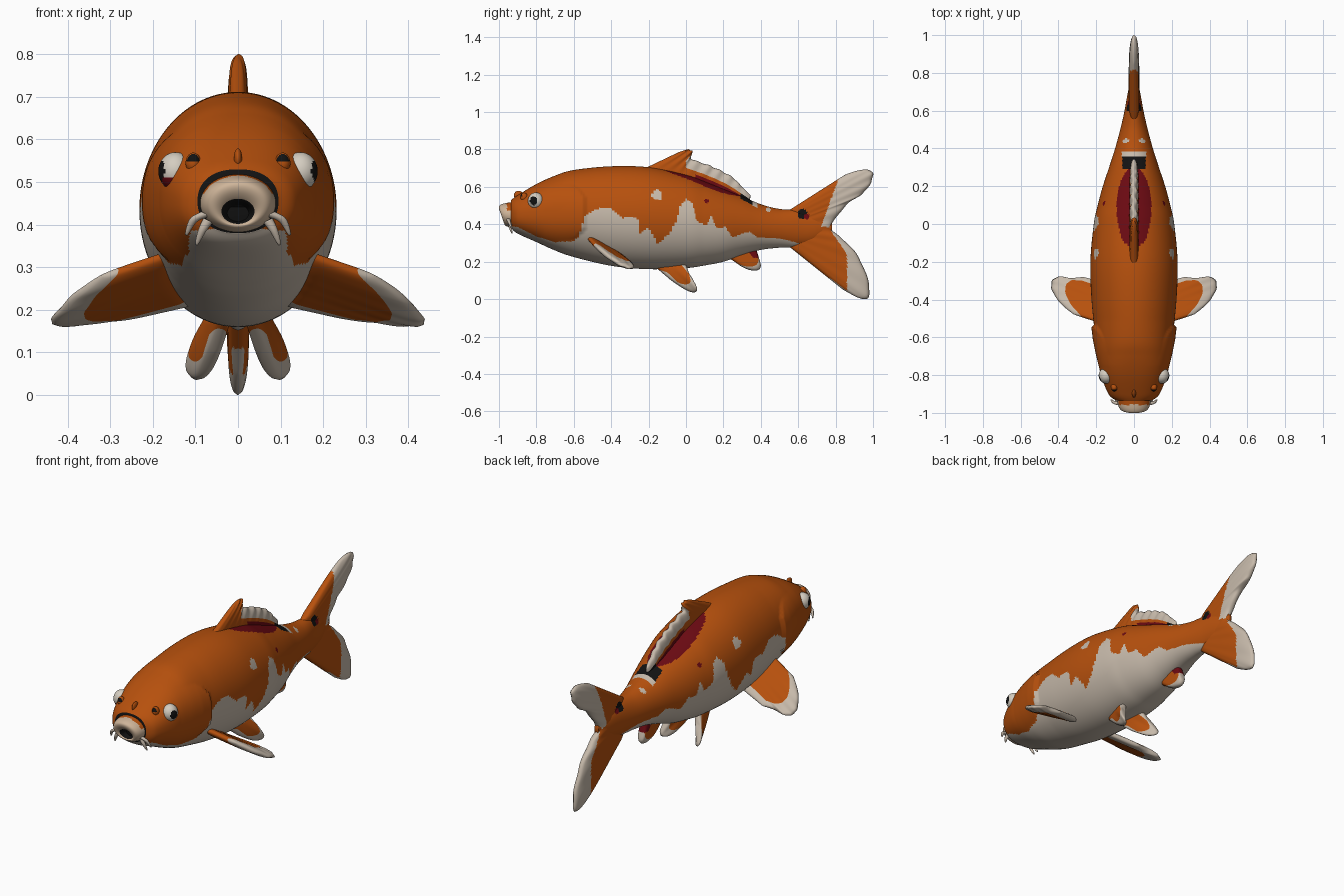
import bpy, bmesh, math
from mathutils import Vector

if "Cube" in bpy.data.objects:
    bpy.data.objects.remove(bpy.data.objects["Cube"])

PALETTE = [("orange", (0.47, 0.081, 0.004)), ("cream white", (0.57, 0.49, 0.405)),
           ("dark red", (0.145, 0.003, 0.006)), ("black", (0.006, 0.006, 0.006)),
           ("lip beige", (0.62, 0.46, 0.32)), ("eye white", (0.66, 0.61, 0.53))]
ORANGE, WHITE, RED, BLACK, LIP, EYE = range(6)
MATS = []
for n, c in PALETTE:
    m = bpy.data.materials.new(n)
    m.diffuse_color = (*c, 1)
    m.use_nodes = True
    m.node_tree.nodes["Principled BSDF"].inputs["Base Color"].default_value = m.diffuse_color
    MATS.append(m)


def sample(pts, t):
    """Smooth curve through pts, t in 0..1."""
    n = len(pts) - 1
    if n == 1:
        return Vector(pts[0]).lerp(Vector(pts[1]), t)
    i = min(int(t * n), n - 1)
    f = t * n - i
    a, b, c, d = [Vector(pts[max(0, min(n, k))]) for k in (i - 1, i, i + 1, i + 2)]
    return 0.5 * (2 * b + (c - a) * f + (2 * a - 5 * b + 4 * c - d) * f * f
                  + (3 * b - a - 3 * c + d) * f ** 3)


def finish(name, bm):
    bmesh.ops.remove_doubles(bm, verts=bm.verts, dist=1e-5)
    bmesh.ops.recalc_face_normals(bm, faces=bm.faces)
    for f in bm.faces:
        f.smooth = True
    me = bpy.data.meshes.new(name)
    bm.to_mesh(me)
    bm.free()
    for m in MATS:
        me.materials.append(m)
    ob = bpy.data.objects.new(name, me)
    bpy.context.collection.objects.link(ob)
    return ob


def loft(name, rings, colour, caps=(True, True)):
    """Skin closed rings; colour(centre, i, j) picks the material."""
    bm = bmesh.new()
    vs = [[bm.verts.new(p) for p in r] for r in rings]
    n = len(rings[0])
    for i in range(len(vs) - 1):
        for j in range(n):
            k = (j + 1) % n
            f = bm.faces.new((vs[i][j], vs[i][k], vs[i + 1][k], vs[i + 1][j]))
            f.material_index = colour(f.calc_center_median(), i, j)
    for on, r, i in ((caps[0], vs[0], 0), (caps[1], vs[-1], len(vs) - 1)):
        if on:
            f = bm.faces.new(r)
            f.material_index = colour(f.calc_center_median(), i, 0)
    return finish(name, bm)


def fin(name, root, tip, thick, colour, nu=60, nv=28, ripple=0.0, waves=9, taper=0.0):
    """Cushioned fin between a root curve and a tip curve."""
    root, tip = [Vector(p) for p in root], [Vector(p) for p in tip]
    normal = (root[-1] - root[0]).cross(tip[len(tip) // 2] - root[0]).normalized()
    rings = []
    for i in range(nv + 1):
        v = i / nv
        ring = []
        for j in range(2 * nu):
            side, u = (1, j / nu) if j < nu else (-1, (2 * nu - j) / nu)
            wave = math.sin(u * waves * 2 * math.pi) * ripple * v * (4 * u * (1 - u))
            p = sample(root, u).lerp(sample(tip, u), v * (1 + 2 * wave))
            h = thick * math.sqrt(max(0, 1 - abs(2 * u - 1) ** 5)) * math.sqrt(max(0, 1 - v ** 7))
            h *= (1 - taper * v) * min(1, 0.5 + 4 * v)
            ring.append(p + normal * (side * h + wave * 0.4))
        rings.append(ring)

    def col(c, i, j):
        u = (j + 0.5) / nu if j < nu else (2 * nu - j - 0.5) / nu
        return colour(c, u, (i + 0.5) / nv)
    return loft(name, rings, col, (True, False))


def ball(name, loc, size, colour):
    bm = bmesh.new()
    bmesh.ops.create_uvsphere(bm, u_segments=40, v_segments=28, radius=1)
    for f in bm.faces:
        f.material_index = colour(f.calc_center_median().normalized())
    for v in bm.verts:
        v.co = Vector(loc) + Vector([a * b for a, b in zip(v.co, size)])
    return finish(name, bm)


# Body: (y, top z, bottom z, half width)
BODY = [(-0.935, 0.53, 0.38, 0.095), (-0.9, 0.555, 0.35, 0.135),
        (-0.8, 0.615, 0.305, 0.175), (-0.7, 0.66, 0.26, 0.194), (-0.6, 0.69, 0.225, 0.205),
        (-0.4, 0.71, 0.178, 0.225), (-0.2, 0.705, 0.16, 0.231), (0.0, 0.665, 0.166, 0.213),
        (0.1, 0.63, 0.18, 0.192), (0.2, 0.59, 0.20, 0.165), (0.3, 0.55, 0.235, 0.132),
        (0.4, 0.507, 0.263, 0.10), (0.5, 0.482, 0.275, 0.073), (0.6, 0.475, 0.28, 0.05),
        (0.7, 0.45, 0.305, 0.032), (0.78, 0.41, 0.36, 0.012)]
# Upper edge of the white belly patch: (y, z)
EDGE = [(-1, 0.40), (-0.9, 0.385), (-0.8, 0.335), (-0.7, 0.305), (-0.6, 0.31), (-0.57, 0.34),
        (-0.545, 0.44), (-0.5, 0.47), (-0.45, 0.49), (-0.39, 0.48), (-0.34, 0.435), (-0.26, 0.435),
        (-0.245, 0.35), (-0.2, 0.385), (-0.15, 0.295), (-0.09, 0.35), (-0.05, 0.42), (-0.03, 0.5),
        (0.0, 0.535), (0.035, 0.51), (0.055, 0.42), (0.11, 0.39), (0.135, 0.455), (0.16, 0.38),
        (0.21, 0.385), (0.25, 0.33), (0.3, 0.35), (0.34, 0.36), (0.38, 0.33), (0.5, 0.325),
        (0.6, 0.3), (0.66, 0.22), (1, 0)]
SPOTS = [(0.645, 0.442, 0.015, RED), (-0.155, 0.555, 0.028, WHITE), (0.622, 0.455, 0.027, BLACK),
         (0.44, 0.478, 0.012, WHITE), (0.11, 0.525, 0.012, RED)]


def spot(c):
    for y, z, r, m in SPOTS:
        if math.hypot(c.y - y, c.z - z) < r:
            return m
    return None


def body_colour(c, i, j):
    x = abs(c.x)
    if c.y < -0.9345:                    # throat behind the lips
        return BLACK
    if c.z > 0.45:                       # saddle round the back fin
        if 0.29 < c.y < 0.355 and x < 0.062:
            return BLACK
        if 0.355 <= c.y < 0.38 and x < 0.065:
            return WHITE
        if x < 0.092 * math.sqrt(max(0, 1 - ((c.y - 0.085) / 0.215) ** 2)):
            return RED
    s = spot(c)
    if s is not None:
        return s
    for (y0, z0), (y1, z1) in zip(EDGE, EDGE[1:]):
        if y0 <= c.y < y1:
            return WHITE if c.z < z0 + (z1 - z0) * (c.y - y0) / (y1 - y0) else ORANGE
    return ORANGE


rings = []
NR, NS = 230, 160
for i in range(NR + 1):
    y, top, bot, w = sample(BODY, i / NR)
    e = 0.88 if y < -0.75 else min(1, 0.88 + (y + 0.75) * 0.5)
    ring = []
    for j in range(NS):
        a = 2 * math.pi * j / NS
        ca, sa = math.cos(a), math.sin(a)
        x = w * math.copysign(abs(ca) ** e, ca)
        z = (top + bot) / 2 + (top - bot) / 2 * math.copysign(abs(sa) ** e, sa)
        q = (z - 0.465) / 0.15           # raised gill cover
        if abs(q) < 1 and -0.76 < y < -0.535 - 0.09 * q ** 4:
            x *= 1 + 0.07 * min(1, (y + 0.76) / 0.15) * (1 - q ** 4)
        ring.append((x, y, z))
    rings.append(ring)
loft("body", rings, body_colour)

# Muzzle with open mouth: (y, scale, centre z)
MUZZLE = [(-0.88, 1.12, 0.45), (-0.93, 1.05, 0.448), (-0.968, 0.97, 0.446), (-0.99, 0.82, 0.444),
          (-0.995, 0.62, 0.438), (-0.985, 0.42, 0.43), (-0.965, 0.34, 0.428), (-0.945, 0.28, 0.428)]
rings = []
for i in range(36):
    y, s, zc = sample(MUZZLE, i / 35)
    ring = []
    for j in range(48):
        a = 2 * math.pi * j / 48
        z = zc + 0.065 * s * math.sin(a)
        ring.append((0.086 * s * math.cos(a), y + (0.47 - z) * 0.35, z))
    rings.append(ring)
loft("muzzle", rings, lambda c, i, j: BLACK if i >= 24 else
     ORANGE if c.z > 0.47 and c.y > -0.957 else LIP, (False, True))


# Tail fin
def tail_colour(c, u, v):
    s = spot(c)
    if s is not None:
        return s
    if c.z > 0.385:
        return WHITE if c.y > 0.72 + (c.z - 0.38) * 0.36 else ORANGE
    if u > 0.965 and c.z < 0.11:
        return WHITE
    return WHITE if c.y > min(0.86, 0.76 + (0.385 - c.z) * 0.7) else ORANGE


fin("tail_fin", [(0, 0.54, 0.468), (0, 0.56, 0.38), (0, 0.54, 0.29)],
    [(0, 0.85, 0.665), (0, 0.92, 0.688), (0, 0.98, 0.69), (0, 1.0, 0.665), (0, 0.985, 0.615),
     (0, 0.94, 0.56), (0, 0.87, 0.515), (0, 0.81, 0.445), (0, 0.775, 0.385), (0, 0.82, 0.335),
     (0, 0.89, 0.27), (0, 0.945, 0.18), (0, 0.98, 0.07), (0, 0.97, 0.004), (0, 0.92, 0.008),
     (0, 0.84, 0.05)], 0.028, tail_colour, 110, 44, 0.004, 12)


# Back fin
def back_colour(c, u, v):
    if c.y > 0.0 and u > 0.3 and v > 0.48:
        return WHITE
    if c.y > 0.29:
        return BLACK
    return RED if c.y > 0.05 and v < 0.35 else ORANGE


fin("back_fin", [(0, -0.25, 0.685), (0, -0.05, 0.66), (0, 0.15, 0.59), (0, 0.34, 0.51)],
    [(0, -0.04, 0.785), (0, 0.01, 0.80), (0, 0.035, 0.787), (0, 0.03, 0.75), (0, 0.11, 0.72),
     (0, 0.18, 0.69), (0, 0.25, 0.65), (0, 0.30, 0.60), (0, 0.345, 0.555)],
    0.026, back_colour, 90, 24, 0.012, 10, 0.35)


# Anal fin
def anal_colour(c, u, v):
    if c.y > 0.335 and c.z > 0.22 and u > 0.7:
        return RED
    return WHITE if v > 0.8 else ORANGE


fin("anal_fin", [(0, 0.21, 0.235), (0, 0.37, 0.285)],
    [(0, 0.29, 0.178), (0, 0.335, 0.157), (0, 0.38, 0.153), (0, 0.4, 0.175), (0, 0.39, 0.22)],
    0.024, anal_colour)

for s, side in ((1, "left"), (-1, "right")):
    def mir(pts):
        return [(s * x, y, z) for x, y, z in pts]

    # Breast and belly fins
    fin(side + "_breast_fin", mir([(0.16, -0.53, 0.335), (0.10, -0.33, 0.215)]),
        mir([(0.32, -0.478, 0.28), (0.385, -0.425, 0.235), (0.43, -0.36, 0.19),
             (0.437, -0.31, 0.168), (0.405, -0.28, 0.165), (0.335, -0.288, 0.175),
             (0.27, -0.28, 0.18)]), 0.019,
        lambda c, u, v: WHITE if v > 0.75 or u > 0.84 else ORANGE, ripple=0.003, waves=6)
    fin(side + "_belly_fin", mir([(0.027, -0.18, 0.185), (0.062, -0.0, 0.185)]),
        mir([(0.055, -0.08, 0.10), (0.08, 0.0, 0.048), (0.1, 0.045, 0.036),
             (0.116, 0.06, 0.055), (0.103, 0.04, 0.10), (0.085, 0.015, 0.14)]), 0.020,
        lambda c, u, v: WHITE if v > 0.76 or u > 0.85 or (u < 0.18 and v > 0.35) else ORANGE)

    # Eyes
    look = Vector((s, -0.36, 0.02)).normalized()

    def eye_colour(n):
        if n.dot(look) > 0.86:
            return BLACK
        return RED if s < 0 and n.y < -0.2 and n.z < -0.3 else EYE
    ball(side + "_eye", (s * 0.147, -0.803, 0.525), (0.04, 0.042, 0.045), eye_colour)

    # Nostrils
    ball(side + "_nostril", (s * 0.105, -0.866, 0.545), (0.018, 0.02, 0.024),
         lambda n: BLACK if n.y < -0.5 and n.z > 0.1 else ORANGE)

    # Barbels
    for k, path in enumerate(([(0.075, -0.95, 0.425), (0.105, -0.945, 0.41), (0.122, -0.93, 0.375)],
                              [(0.07, -0.94, 0.41), (0.085, -0.94, 0.385), (0.098, -0.93, 0.352)])):
        rings = []
        for i in range(13):
            p = sample(mir(path), i / 12)
            r = 0.011 * math.sqrt(1.03 - i / 12)
            rings.append([p + Vector((math.cos(a) * r, math.sin(a) * r, s * math.cos(a) * r * 0.5))
                          for a in [q * math.pi / 6 for q in range(12)]])
        loft(f"{side}_barbel_{k + 1}", rings, lambda c, i, j: WHITE)

# Snout ridge
ball("snout_ridge", (0, -0.895, 0.555), (0.010, 0.025, 0.024), lambda n: ORANGE)
